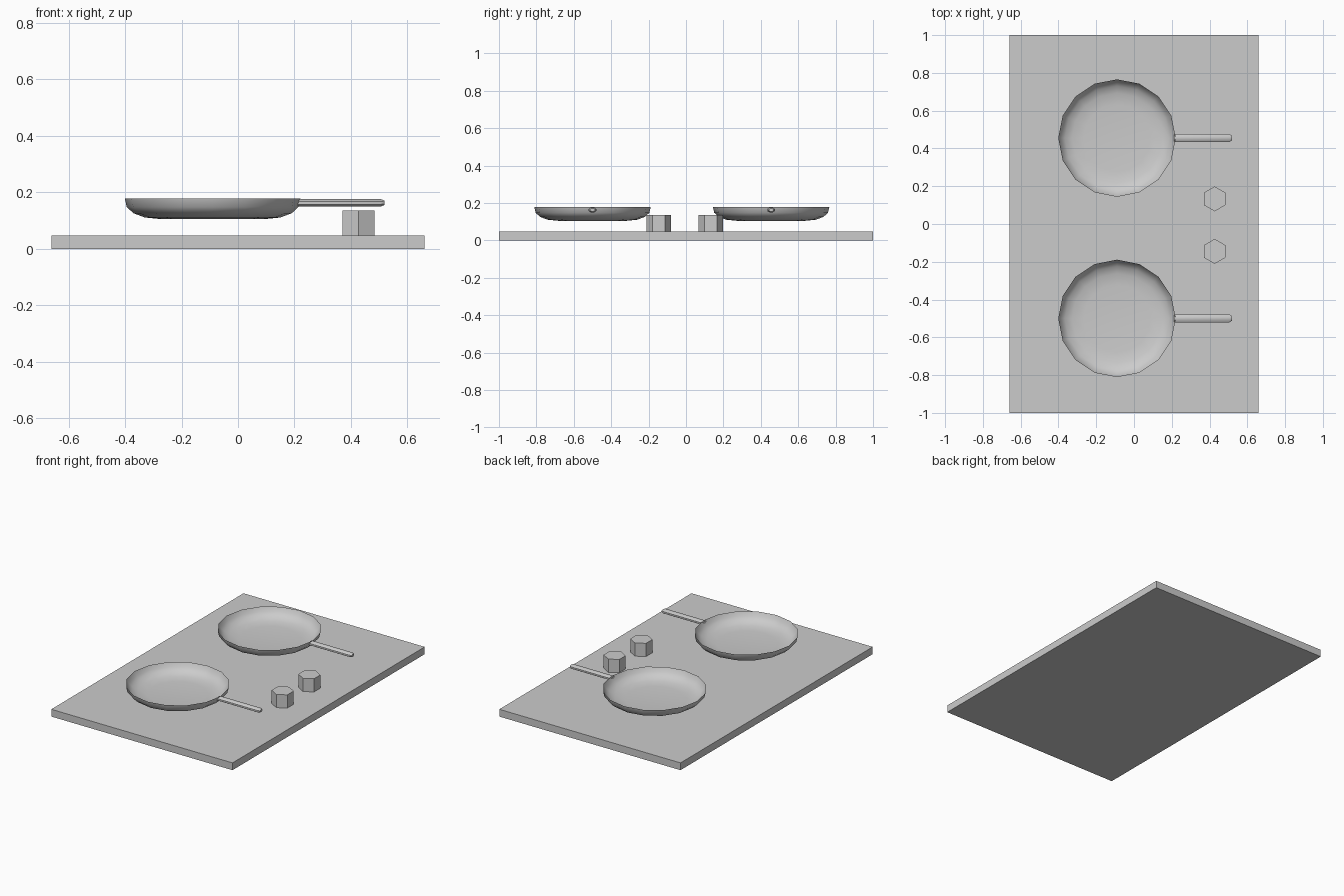
import bpy, bmesh, math

if "Cube" in bpy.data.objects:
    bpy.data.objects.remove(bpy.data.objects["Cube"])

grey = bpy.data.materials.new("light_grey")
grey.diffuse_color = (0.6, 0.6, 0.6, 1)
grey.use_nodes = True
grey.node_tree.nodes["Principled BSDF"].inputs["Base Color"].default_value = grey.diffuse_color


def finish(bm, name, loc=(0, 0, 0), smooth=None):
    bmesh.ops.recalc_face_normals(bm, faces=bm.faces)
    me = bpy.data.meshes.new(name)
    bm.to_mesh(me)
    bm.free()
    me.materials.append(grey)
    ob = bpy.data.objects.new(name, me)
    ob.location = loc
    bpy.context.collection.objects.link(ob)
    if smooth:
        bpy.ops.object.select_all(action='DESELECT')
        ob.select_set(True)
        bpy.context.view_layer.objects.active = ob
        bpy.ops.object.shade_smooth_by_angle(angle=math.radians(smooth))
    return ob


def loft(bm, rings):
    """Skin a list of closed rings of verts; a one-vert ring is a pole."""
    for a, b in zip(rings, rings[1:]):
        n = max(len(a), len(b))
        for i in range(n):
            j = (i + 1) % n
            if len(a) == 1:
                bm.faces.new((a[0], b[i], b[j]))
            elif len(b) == 1:
                bm.faces.new((a[i], a[j], b[0]))
            else:
                bm.faces.new((a[i], a[j], b[j], b[i]))


# Flat hob slab
bm = bmesh.new()
bmesh.ops.create_cube(bm, size=1)
bmesh.ops.scale(bm, verts=bm.verts, vec=(1.32, 2.0, 0.048))
finish(bm, "hob_slab", (0, 0, 0.024))


# Shallow dish: outer wall up to a thin lip, then the inner wall back down
def pan(name, y):
    profile = [(0, .105), (.18, .105), (.24, .111), (.28, .126), (.304, .148),
               (.311, .178), (.299, .151), (.276, .130), (.238, .116),
               (.178, .110), (0, .109)]
    bm = bmesh.new()
    rings = []
    for r, z in profile:
        if r == 0:
            rings.append([bm.verts.new((0, 0, z))])
        else:
            rings.append([bm.verts.new((r * math.cos(i * math.pi / 8),
                                        r * math.sin(i * math.pi / 8), z))
                          for i in range(16)])
    loft(bm, rings)
    finish(bm, name, (-0.09, y, 0), 35)


# Flattened eight-sided bar with a tapered tip
def handle(name, y):
    bm = bmesh.new()
    rings = []
    for x, s in ((.212, 1), (.506, 1), (.519, .6)):
        rings.append([bm.verts.new((x, .022 * s * math.cos(a), .014 * s * math.sin(a)))
                      for a in [(i + .5) * math.pi / 4 for i in range(8)]])
    loft(bm, rings)
    bm.faces.new(rings[0])
    bm.faces.new(rings[-1])
    finish(bm, name, (0, y, .163), 50)


# Six-sided control knob
def knob(name, y):
    bm = bmesh.new()
    rings = [[bm.verts.new((.066 * math.sin(i * math.pi / 3),
                            .066 * math.cos(i * math.pi / 3), z))
              for i in range(6)] for z in (.046, .135)]
    loft(bm, rings)
    bm.faces.new(rings[0])
    bm.faces.new(rings[1])
    finish(bm, name, (.427, y, 0))


for side, pan_y, knob_y in (("front", -.50, -.145), ("back", .455, .133)):
    pan(side + "_pan", pan_y)
    handle(side + "_pan_handle", pan_y)
    knob(side + "_knob", knob_y)
